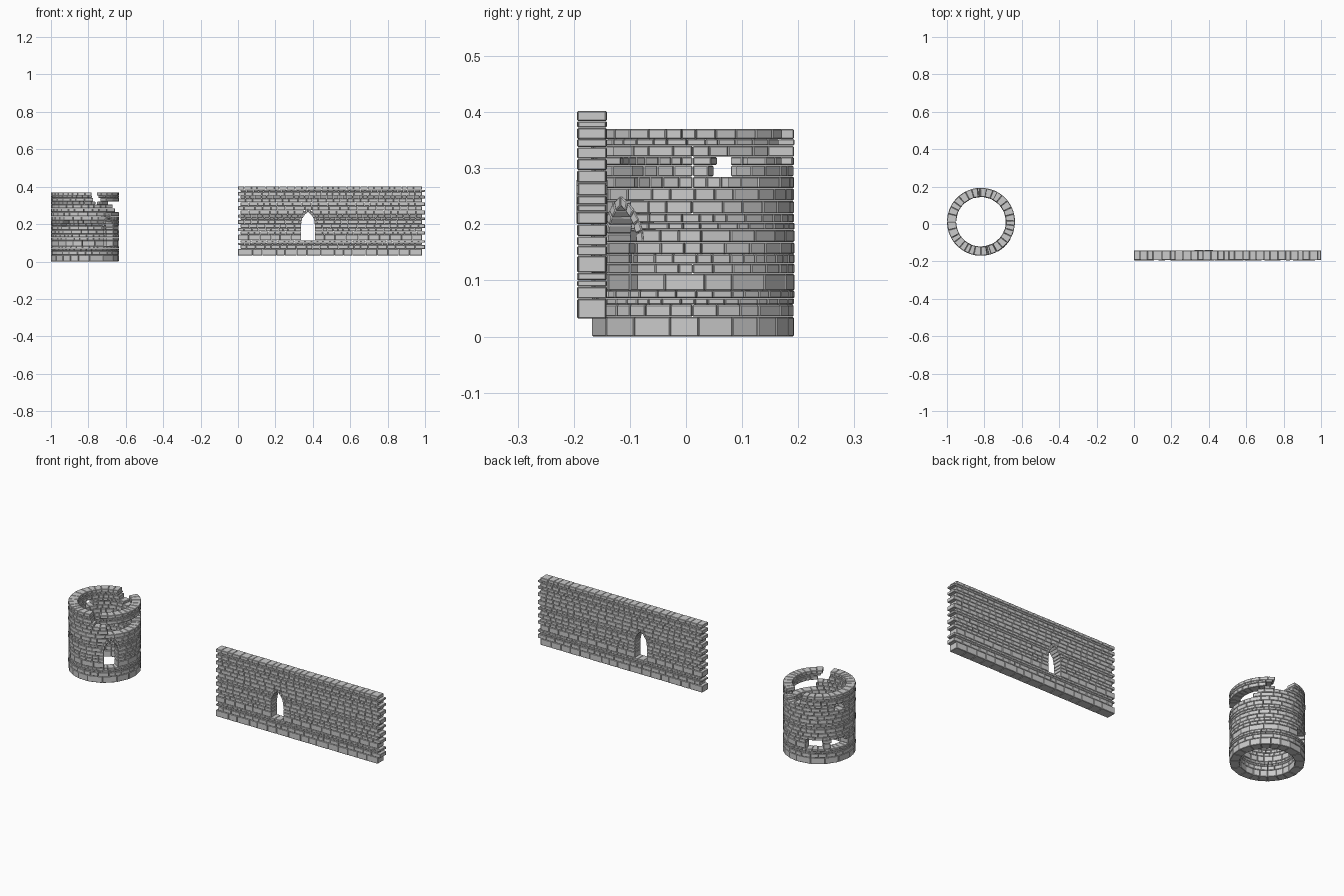
import bpy, bmesh, math, random

if "Cube" in bpy.data.objects:
    bpy.data.objects.remove(bpy.data.objects["Cube"])
random.seed(4)

# Course heights shared by the tower and the wall
Z = [0, .035, .057, .068, .082, .112, .13, .147, .168, .19, .203, .219,
     .242, .264, .285, .305, .32, .34, .352, .37]
R, THICK = .182, .049            # tower radius, masonry thickness
CX, CY = -.818, .012             # tower centre
W, RISE, SPRING, SILL, FRAME = .036, .065, .168, .082, .015   # pointed doorway
RHO = (W * W + RISE * RISE) / (2 * W)
LIFT = .032                      # wall hovers slightly above ground


def to_tower(u, d, z):
    a = u / R
    return (CX + (R - d) * math.cos(a), CY + (R - d) * math.sin(a), z)


def to_wall(u, d, z):
    return (u, -.194 + d * 1.08, z + LIFT)


def door_half(z):
    """Half width of the doorway for a course starting at z."""
    if z < SILL - .001 or z >= SPRING + RISE:
        return 0
    if z < SPRING - .001:
        return W
    return math.sqrt(RHO ** 2 - (z - SPRING) ** 2) - (RHO - W) + .004


def stone(bm, place, quad, d0, d1):
    """One block: a quad in (along, up) pushed through the masonry depth."""
    f = [bm.verts.new(place(u, d0, z)) for u, z in quad]
    b = [bm.verts.new(place(u, d1, z)) for u, z in quad]
    bm.faces.new(f)
    bm.faces.new(b[::-1])
    for i in range(4):
        j = (i + 1) % 4
        bm.faces.new((f[j], f[i], b[i], b[j]))


def finish(bm, name):
    bmesh.ops.recalc_face_normals(bm, faces=bm.faces)
    me = bpy.data.meshes.new(name)
    bm.to_mesh(me)
    bm.free()
    ob = bpy.data.objects.new(name, me)
    bpy.context.collection.objects.link(ob)
    m = ob.modifiers.new("chipped_edges", 'BEVEL')
    m.width, m.segments, m.limit_method = .0018, 1, 'ANGLE'


def subtract(a, b, gaps):
    """Spans left of [a, b] after removing the gaps."""
    out = []
    for g0, g1 in sorted(gaps):
        if g0 > a:
            out.append((a, g0))
        a = max(a, g1)
    if b > a:
        out.append((a, b))
    return out


def course(bm, place, spans, z0, z1):
    size = min(.06, max(.03, (z1 - z0) * 2))
    for a, b in spans:
        n = max(1, round((b - a) / size))
        ws = [random.uniform(.7, 1.3) for _ in range(n)]
        k, u = (b - a) / sum(ws), a
        for w in ws:
            v, e = u + w * k, .0004
            d = random.uniform(0, .0015)
            stone(bm, place, [(u + e, z0 + e), (v - e, z0 + e),
                              (v - e, z1 - e), (u + e, z1 - e)], d, THICK - d)
            u = v


def door_arch(name, place, centre):
    """Voussoirs following both sides of the pointed arch."""
    bm = bmesh.new()
    off, n = RHO - W, 5
    for s in (-1, 1):
        def pt(r, t):
            a = t * math.acos(off / r)
            return (centre + s * (r * math.cos(a) - off), SPRING + r * math.sin(a))
        for i in range(n):
            t0, t1 = i / n + .004, (i + 1) / n - .004
            stone(bm, place, [pt(RHO, t0), pt(RHO + FRAME, t0),
                              pt(RHO + FRAME, t1), pt(RHO, t1)], -.001, THICK + .001)
    finish(bm, name)


# Ruined openings of the tower: course index -> angle ranges in degrees
RUIN = {3: [(80, 112)],
        4: [(103, 132), (143, 177)], 5: [(103, 130), (145, 172)],
        9: [(-136, -124)], 10: [(-130, -118)],
        13: [(-50, 28)], 14: [(-52, 35), (150, 168)],
        15: [(-72, 46), (62, 80), (150, 166)],
        16: [(-76, -52), (48, 92)], 17: [(-78, -58), (58, 95)],
        18: [(-79, -62), (62, 96)]}
RUIN[3] = []

# Round tower
door_u = math.radians(-45) * R
bm = bmesh.new()
for i in range(19):
    gaps = [(math.radians(a) * R, math.radians(b) * R) for a, b in RUIN.get(i, [])]
    h = door_half(Z[i])
    if h:
        gaps.append((door_u - h, door_u + h))
    course(bm, to_tower, subtract(-math.pi * R, math.pi * R, gaps), Z[i], Z[i + 1])
finish(bm, "tower_stones")
door_arch("tower_door_arch", to_tower, door_u)

# Straight wall with toothed ends
bm = bmesh.new()
for i in range(19):
    h = door_half(Z[i])
    gaps = [(.374 - h, .374 + h)] if h else []
    a, b = (0, .984) if i % 2 == 0 else (.014, 1)
    course(bm, to_wall, subtract(a, b, gaps), Z[i], Z[i + 1])
finish(bm, "wall_stones")
door_arch("wall_door_arch", to_wall, .374)
